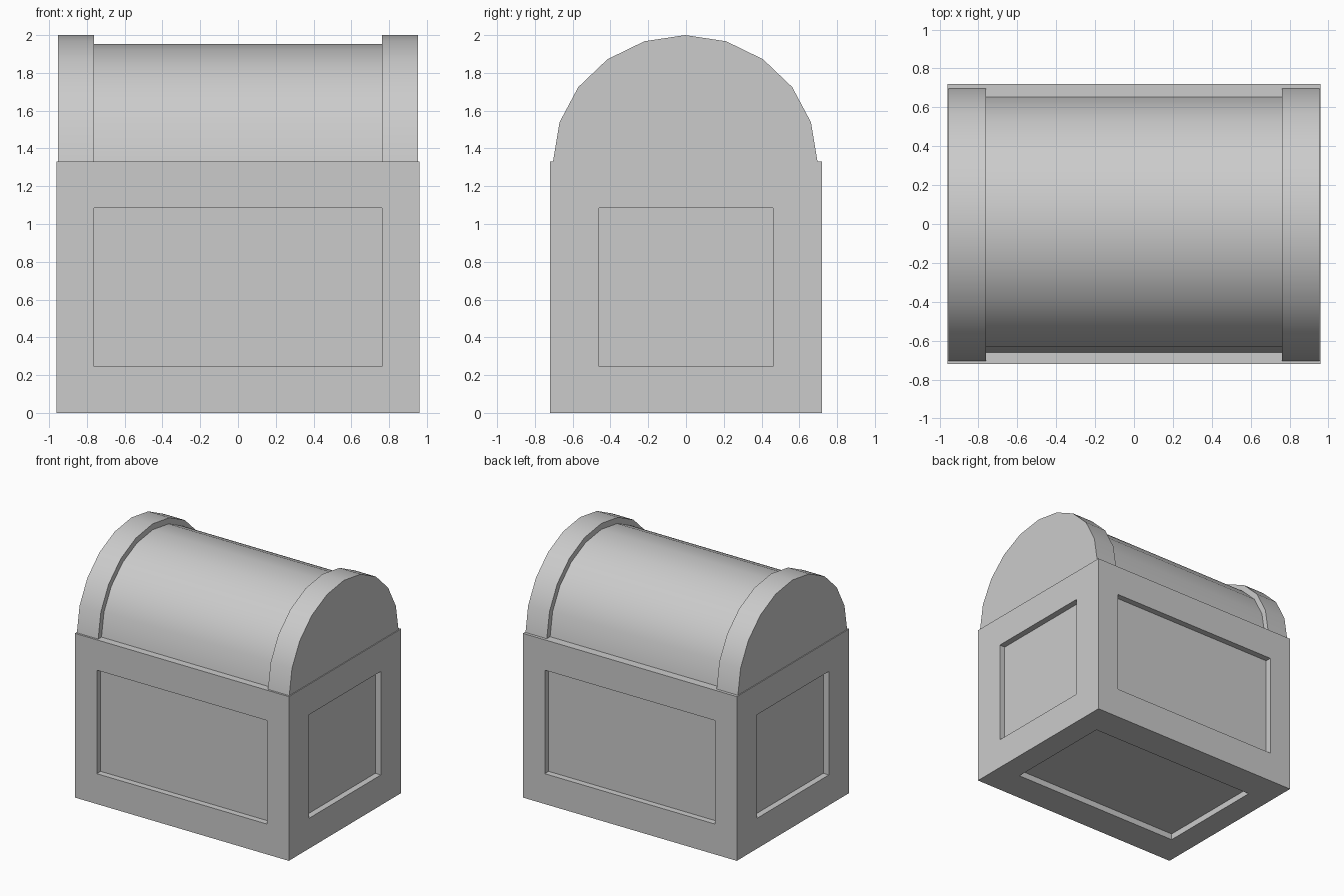
import bpy, bmesh, math
from mathutils import Vector

if "Cube" in bpy.data.objects:
    bpy.data.objects.remove(bpy.data.objects["Cube"])


def make_object(name, bm):
    bmesh.ops.recalc_face_normals(bm, faces=bm.faces[:])
    mesh = bpy.data.meshes.new(name)
    bm.to_mesh(mesh)
    bm.free()
    obj = bpy.data.objects.new(name, mesh)
    bpy.context.collection.objects.link(obj)
    return obj


# Chest body: a box with a recessed panel in each side and the bottom
HALF = Vector((0.96, 0.72, 0.666))
PANEL = Vector((0.763, 0.46, 0.42))
DEPTH = 0.05

bm = bmesh.new()
bmesh.ops.create_cube(bm, size=2)
bmesh.ops.scale(bm, vec=HALF, verts=bm.verts[:])
bm.normal_update()
panels = [f for f in bm.faces if f.normal.z < 0.5]
bmesh.ops.inset_individual(bm, faces=panels, thickness=0.1)
for face in panels:
    n = face.normal.copy()
    for v in face.verts:
        for i in range(3):
            if abs(n[i]) < 0.5:
                v.co[i] = math.copysign(PANEL[i], v.co[i])
    inner = bmesh.ops.extrude_discrete_faces(bm, faces=[face])["faces"][0]
    bmesh.ops.translate(bm, vec=-n * DEPTH, verts=inner.verts[:])
bmesh.ops.translate(bm, vec=(0, 0, HALF.z), verts=bm.verts[:])
make_object("chest_body", bm)

# Barrel lid: half of a 20-sided drum with a raised band at each end
SEGMENTS = 10
BASE_Z = 1.332
CENTRE_Y = -0.004
BAND = (0.70, 0.668)
BARREL = (0.657, 0.62)
stations = [(-0.953, BAND), (-0.762, BAND), (-0.762, BARREL),
            (0.762, BARREL), (0.762, BAND), (0.953, BAND)]

bm = bmesh.new()
arches = []
for x, (ry, rz) in stations:
    angles = [math.pi * i / SEGMENTS for i in range(SEGMENTS + 1)]
    arches.append([bm.verts.new((x, CENTRE_Y + ry * math.cos(a),
                                 BASE_Z + rz * math.sin(a))) for a in angles])
for a, b in zip(arches, arches[1:]):
    for i in range(SEGMENTS):
        bm.faces.new((a[i], a[i + 1], b[i + 1], b[i]))
bm.faces.new(arches[0])
bm.faces.new(arches[-1])
lid = make_object("barrel_lid", bm)

# Smooth curve, crisp band edges
bpy.context.view_layer.objects.active = lid
lid.select_set(True)
bpy.ops.object.shade_smooth_by_angle(angle=math.radians(30))
